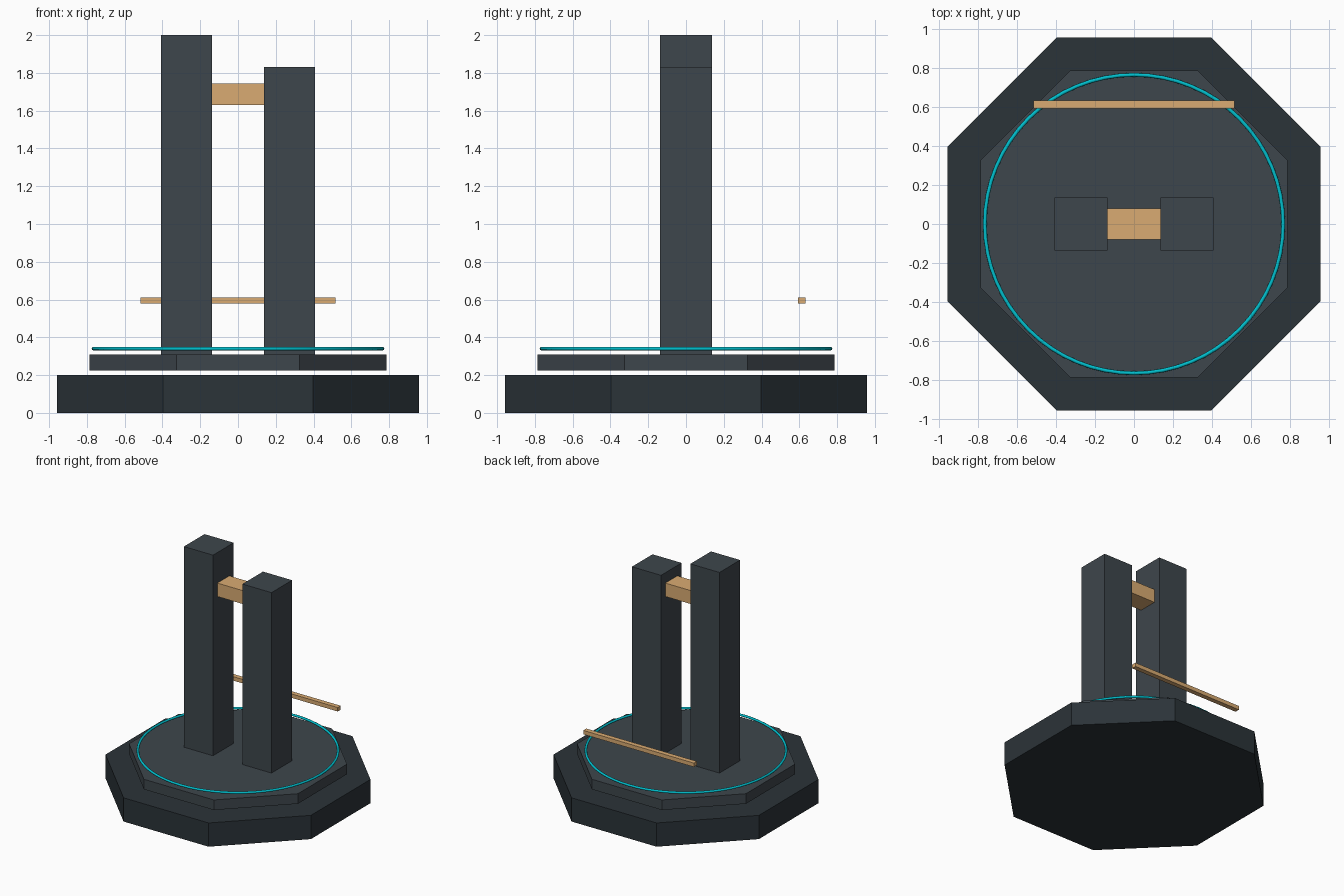
import bpy
from math import pi, cos

if "Cube" in bpy.data.objects:
    bpy.data.objects.remove(bpy.data.objects["Cube"])


def material(name, rgb):
    m = bpy.data.materials.new(name)
    m.diffuse_color = (*rgb, 1)
    m.use_nodes = True
    m.node_tree.nodes["Principled BSDF"].inputs["Base Color"].default_value = m.diffuse_color
    return m


DARK = material("dark_stone", (0.024, 0.033, 0.040))
STONE = material("stone", (0.048, 0.061, 0.072))
GOLD = material("warm_gold", (0.70, 0.41, 0.17))
CYAN = material("cyan_glow", (0.0, 0.52, 0.61))


def finish(name, mat):
    ob = bpy.context.object
    ob.name = name
    ob.data.materials.append(mat)
    return ob


def octagon(name, half_width, z0, z1, mat):
    # flat sides face the axes
    bpy.ops.mesh.primitive_cylinder_add(
        vertices=8, radius=half_width / cos(pi / 8), depth=z1 - z0,
        location=(0, 0, (z0 + z1) / 2), rotation=(0, 0, pi / 8))
    bpy.ops.object.transform_apply(location=False, rotation=True, scale=False)
    return finish(name, mat)


def box(name, x, y, z, mat):
    spans = (x, y, z)
    bpy.ops.mesh.primitive_cube_add(size=1, location=[(a + b) / 2 for a, b in spans])
    bpy.context.object.scale = [b - a for a, b in spans]
    bpy.ops.object.transform_apply(location=False, rotation=False, scale=True)
    return finish(name, mat)


# stepped octagonal plinth, with a small gap between the slabs
octagon("base_slab", 0.957, 0.0, 0.20, DARK)
octagon("upper_slab", 0.787, 0.225, 0.31, STONE)

# thin glowing ring hovering above the upper slab
bpy.ops.mesh.primitive_torus_add(major_radius=0.765, minor_radius=0.01,
                                 major_segments=64, minor_segments=8,
                                 location=(0, 0, 0.34))
finish("ring", CYAN)
bpy.ops.object.shade_smooth_by_angle(angle=pi / 3)

# twin pillars of unequal height
for name, side, top in (("left_pillar", -1, 2.0), ("right_pillar", 1, 1.83)):
    box(name, sorted((side * 0.137, side * 0.408)), (-0.137, 0.137), (0.31, top), STONE)

# bridge between the pillars and the floating rod behind them
box("bridge", (-0.137, 0.137), (-0.08, 0.08), (1.63, 1.743), GOLD)
box("rear_rod", (-0.515, 0.515), (0.592, 0.632), (0.579, 0.612), GOLD)
